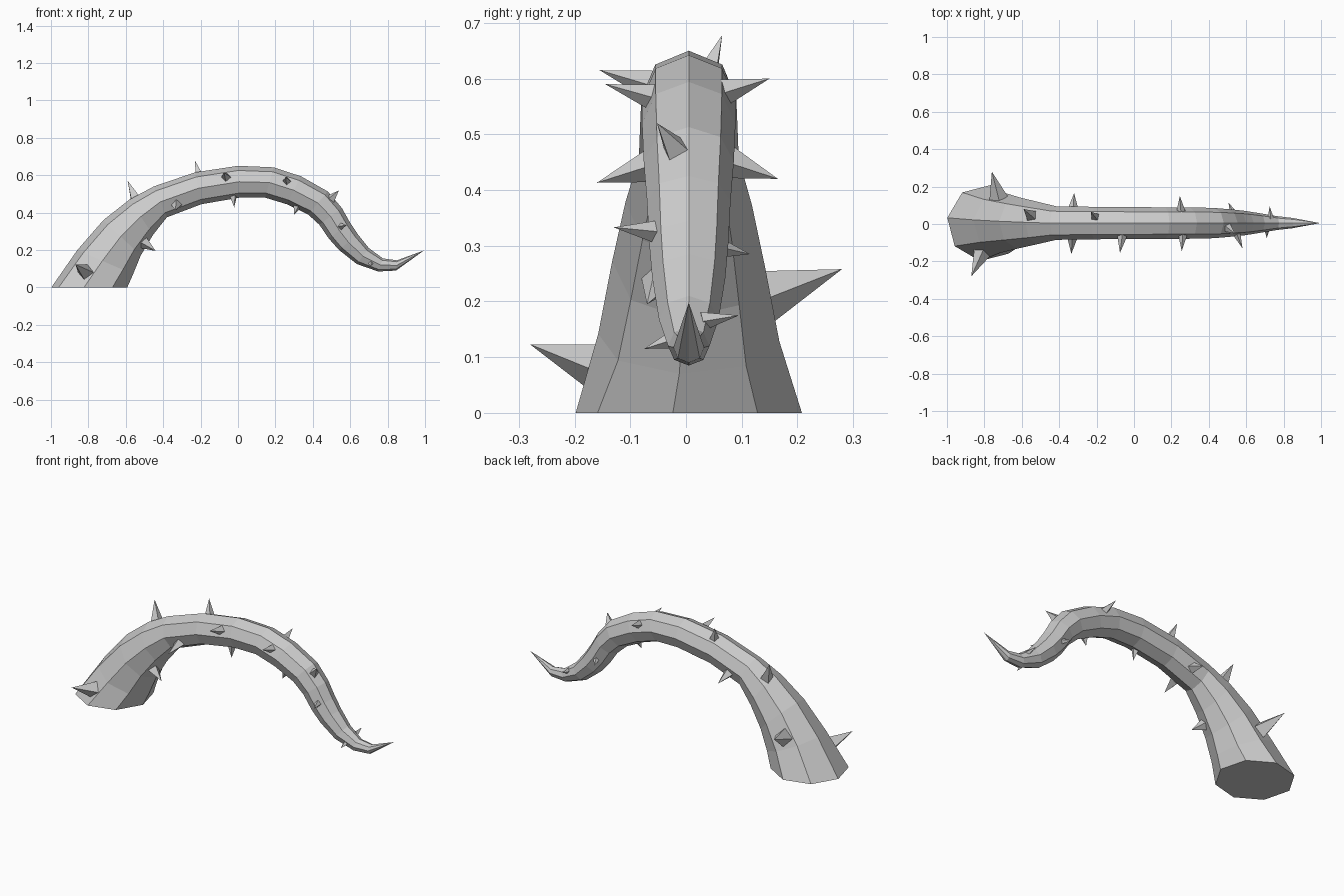
import bpy, bmesh, math
from mathutils import Vector

SIDES = 8
MID_Y = 0.005

# Tentacle profile: outer (x, z), inner (x, z), twist in degrees
rings = [
    (-1.00, 0.00, -0.59, 0.00, 8),
    (-0.86, 0.20, -0.56, 0.07, 6),
    (-0.72, 0.36, -0.52, 0.17, 4),
    (-0.58, 0.47, -0.455, 0.28, 2),
    (-0.45, 0.54, -0.38, 0.375, 0),
    (-0.23, 0.615, -0.195, 0.445, 0),
    (0.00, 0.65, 0.01, 0.48, 0),
    (0.19, 0.642, 0.145, 0.48, 0),
    (0.337, 0.594, 0.26, 0.445, 0),
    (0.48, 0.513, 0.375, 0.39, 0),
    (0.555, 0.425, 0.435, 0.335, 0),
    (0.60, 0.345, 0.485, 0.262, 0),
    (0.64, 0.285, 0.54, 0.20, 0),
    (0.70, 0.21, 0.635, 0.125, 0),
    (0.775, 0.155, 0.75, 0.085, 0),
    (0.85, 0.145, 0.845, 0.09, 0),
]


def finish(name, bm):
    bmesh.ops.recalc_face_normals(bm, faces=bm.faces)
    mesh = bpy.data.meshes.new(name)
    bm.to_mesh(mesh)
    bm.free()
    obj = bpy.data.objects.new(name, mesh)
    bpy.context.collection.objects.link(obj)
    return obj


# Tentacle body: octagonal rings skinned along the curve, ending in a point
bm = bmesh.new()
loops = []
for ox, oz, ix, iz, twist in rings:
    centre = Vector(((ox + ix) / 2, MID_Y, (oz + iz) / 2))
    u = Vector(((ox - ix) / 2, 0, (oz - iz) / 2))
    side = Vector((0, u.length, 0))
    loop = []
    for k in range(SIDES):
        a = math.radians(twist) + math.tau * k / SIDES
        loop.append(bm.verts.new(centre + u * math.cos(a) + side * math.sin(a)))
    loops.append(loop)
bm.faces.new(loops[0])
for a, b in zip(loops, loops[1:]):
    for k in range(SIDES):
        n = (k + 1) % SIDES
        bm.faces.new((a[k], a[n], b[n], b[k]))
tip = bm.verts.new((0.995, MID_Y, 0.198))
for k in range(SIDES):
    bm.faces.new((loops[-1][k], loops[-1][(k + 1) % SIDES], tip))
finish("tentacle_body", bm)


# Thorns: base point on the skin, tip point, base radius
def add_thorn(name, base, tip, radius):
    base, tip = Vector(base), Vector(tip)
    base = base - (tip - base) * 0.2
    radius *= 1.2
    axis = tip - base
    turn = axis.to_track_quat('Z', 'Y').to_matrix().to_4x4()
    turn.translation = (base + tip) / 2
    bm = bmesh.new()
    bmesh.ops.create_cone(bm, cap_ends=True, segments=4, radius1=radius,
                          radius2=0, depth=axis.length, matrix=turn)
    bmesh.ops.remove_doubles(bm, verts=bm.verts, dist=1e-5)
    finish(name, bm)


thorns = [
    ((-0.82, -0.17, 0.085), (-0.87, -0.28, 0.123), 0.04),
    ((-0.73, 0.16, 0.215), (-0.76, 0.28, 0.258), 0.042),
    ((-0.55, 0.045, 0.475), (-0.59, 0.08, 0.57), 0.032),
    ((-0.21, 0.04, 0.61), (-0.23, 0.065, 0.678), 0.022),
    ((-0.50, -0.05, 0.235), (-0.44, -0.07, 0.195), 0.03),
    ((-0.33, -0.08, 0.438), (-0.335, -0.16, 0.413), 0.025),
    ((-0.325, 0.09, 0.445), (-0.32, 0.165, 0.42), 0.025),
    ((-0.065, -0.075, 0.592), (-0.075, -0.155, 0.615), 0.023),
    ((-0.025, -0.02, 0.485), (-0.02, -0.03, 0.428), 0.02),
    ((0.26, -0.065, 0.568), (0.255, -0.145, 0.59), 0.022),
    ((0.25, 0.075, 0.577), (0.245, 0.15, 0.60), 0.022),
    ((0.315, -0.015, 0.43), (0.30, -0.02, 0.39), 0.02),
    ((0.50, -0.02, 0.475), (0.54, -0.052, 0.52), 0.025),
    ((0.55, -0.055, 0.325), (0.58, -0.13, 0.333), 0.02),
    ((0.53, 0.06, 0.296), (0.505, 0.115, 0.285), 0.018),
    ((0.73, 0.04, 0.166), (0.725, 0.095, 0.175), 0.014),
    ((0.71, -0.04, 0.126), (0.71, -0.075, 0.115), 0.011),
]
for i, (base, tip, radius) in enumerate(thorns, 1):
    add_thorn(f"thorn_{i:02d}", base, tip, radius)
